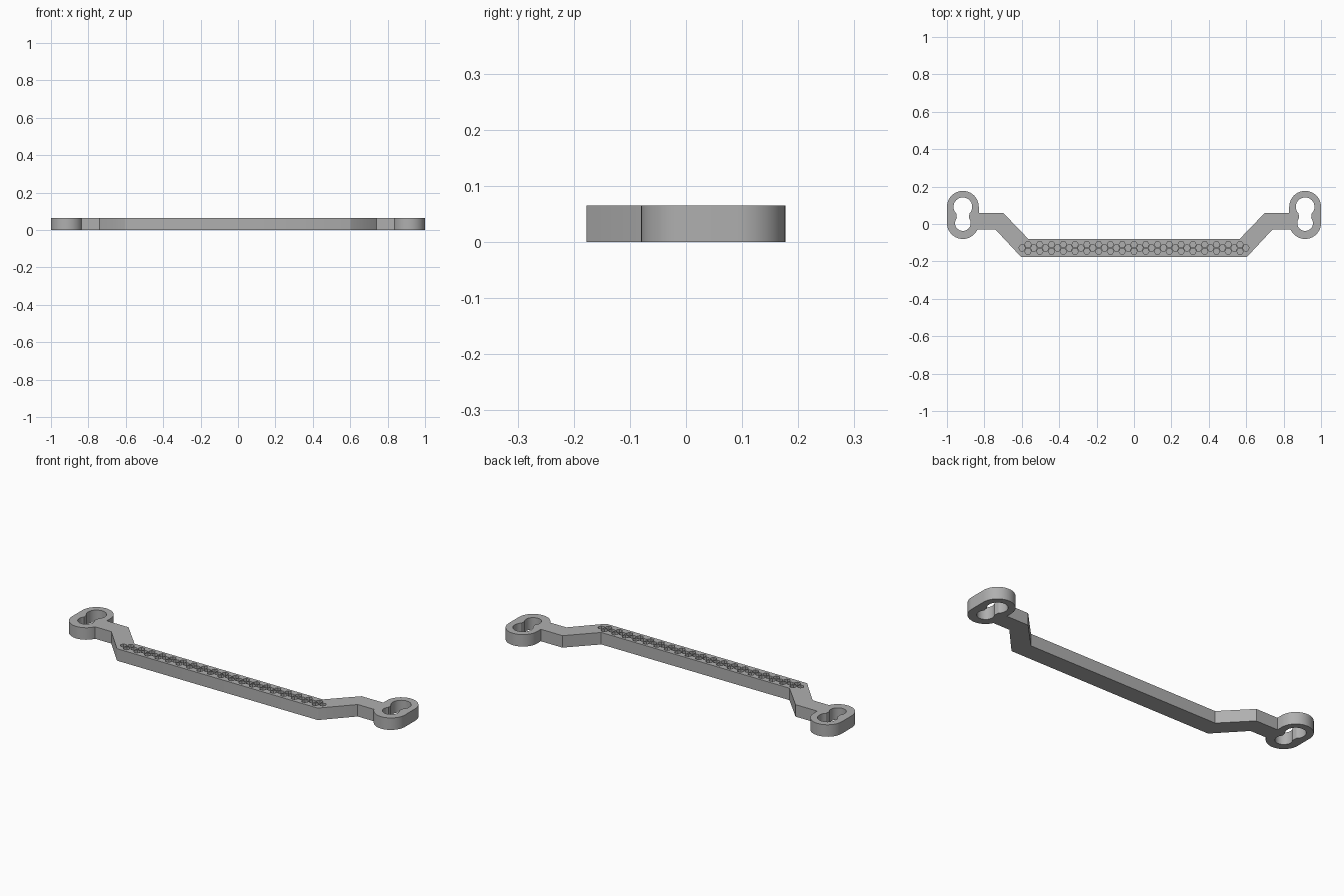
import bpy, bmesh
from math import sin, cos, radians, sqrt

if "Cube" in bpy.data.objects:
    bpy.data.objects.remove(bpy.data.objects["Cube"], do_unlink=True)

HEIGHT = 0.065
EYE_X = 0.915                    # eyelet centre line
HIGH_Y, LOW_Y = 0.092, 0.005     # centres of the two eyelet arcs

grey = bpy.data.materials.new("plain grey")
grey.use_nodes = True
grey.diffuse_color = (0.43, 0.43, 0.43, 1)
grey.node_tree.nodes["Principled BSDF"].inputs["Base Color"].default_value = grey.diffuse_color


def arc(cx, cy, r, start, end, steps=24):
    angles = [radians(start + (end - start) * i / steps) for i in range(steps + 1)]
    return [(cx + r * cos(a), cy + r * sin(a)) for a in angles]


def mirrored(points):
    return [(-x, y) for x, y in reversed(points)]


def link(name, mesh):
    obj = bpy.data.objects.new(name, mesh)
    bpy.context.collection.objects.link(obj)
    return obj


def evaluated_mesh(obj):
    deps = bpy.context.evaluated_depsgraph_get()
    return bpy.data.meshes.new_from_object(obj.evaluated_get(deps))


# Outline of the right half: bar, sloping arm, eyelet and back again
half = [(0.60, -0.177), (0.605, -0.175), (0.74, -0.03), (EYE_X - 0.0775, -0.03)]
half += arc(EYE_X, LOW_Y, 0.085, -156, 0)
half += arc(EYE_X, HIGH_Y, 0.085, 0, 180)
half += [(EYE_X - 0.085, 0.06), (0.70, 0.06), (0.565, -0.08)]
outline = half + mirrored(half)

# Keyhole opening with a narrow waist
keyhole = arc(EYE_X, HIGH_Y, 0.05, -45, 225) + arc(EYE_X, LOW_Y, 0.042, 140, 400)

# Filled flat curve with holes, extruded to the handle thickness
curve = bpy.data.curves.new("handle_profile", "CURVE")
curve.dimensions = "2D"
curve.fill_mode = "BOTH"
curve.extrude = HEIGHT / 2
for loop in (outline, keyhole, mirrored(keyhole)):
    spline = curve.splines.new("POLY")
    spline.points.add(len(loop) - 1)
    for point, (x, y) in zip(spline.points, loop):
        point.co = (x, y, 0, 1)
    spline.use_cyclic_u = True
profile = link("handle_profile", curve)
bpy.context.view_layer.update()
mesh = evaluated_mesh(profile)
bpy.data.objects.remove(profile, do_unlink=True)

bm = bmesh.new()
bm.from_mesh(mesh)
bmesh.ops.remove_doubles(bm, verts=bm.verts, dist=1e-5)
bmesh.ops.translate(bm, verts=bm.verts, vec=(0, 0, HEIGHT / 2))
bmesh.ops.recalc_face_normals(bm, faces=bm.faces)
bm.to_mesh(mesh)
bm.free()
handle = link("handle", mesh)

# Honeycomb grip: three staggered rows of shallow six-sided pits
PITCH, DEPTH, RADIUS = 0.063, 0.02, 0.0175
bm = bmesh.new()
for row in (-1, 0, 1):
    count = 20 if row == 0 else 19
    for i in range(count):
        x = (i - (count - 1) / 2) * PITCH
        y = -0.128 + row * PITCH / 3 * sqrt(3) / 2
        ring = [bm.verts.new((px, py, HEIGHT - DEPTH))
                for px, py in arc(x, y, RADIUS, 0, 300, 5)]
        base = bm.faces.new(ring)
        top = bmesh.ops.extrude_face_region(bm, geom=[base])["geom"]
        bmesh.ops.translate(bm, vec=(0, 0, DEPTH * 2),
                            verts=[v for v in top if isinstance(v, bmesh.types.BMVert)])
bmesh.ops.recalc_face_normals(bm, faces=bm.faces)
pit_mesh = bpy.data.meshes.new("grip_pits")
bm.to_mesh(pit_mesh)
bm.free()
pits = link("grip_pits", pit_mesh)
pits.hide_render = True

cut = handle.modifiers.new("grip", "BOOLEAN")
cut.operation = "DIFFERENCE"
cut.solver = "EXACT"
cut.object = pits
bpy.context.view_layer.update()
result = evaluated_mesh(handle)
handle.modifiers.clear()
handle.data = result
bpy.data.objects.remove(pits, do_unlink=True)

# One colour, smooth eyelets with crisp rims
result.materials.clear()
result.materials.append(grey)
for face in result.polygons:
    face.material_index = 0
bpy.ops.object.select_all(action="DESELECT")
handle.select_set(True)
bpy.context.view_layer.objects.active = handle
bpy.ops.object.shade_smooth_by_angle(angle=radians(30))
